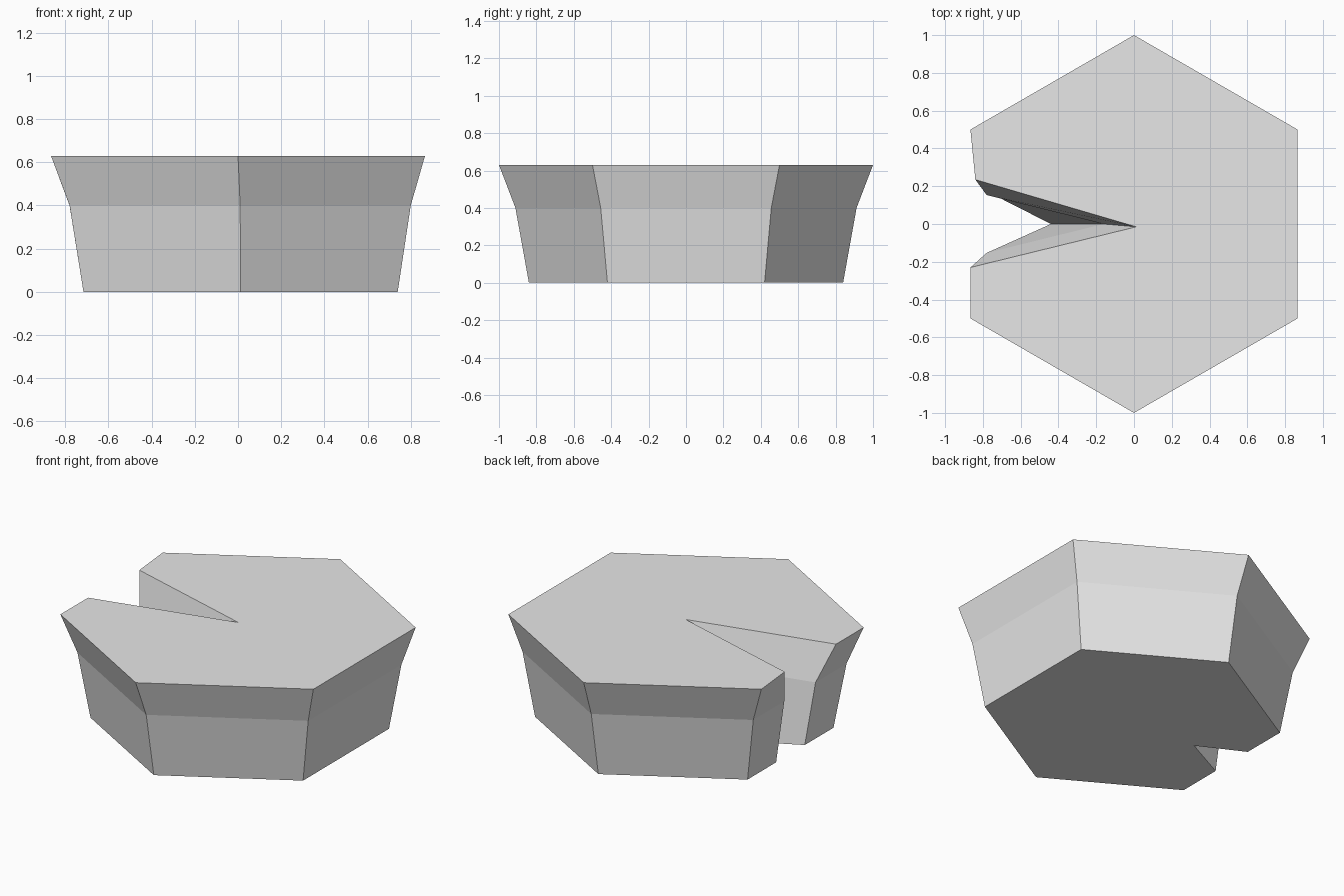
import bpy
import bmesh
from math import cos, sin, radians

default_cube = bpy.data.objects.get("Cube")
if default_cube:
    bpy.data.objects.remove(default_cube, do_unlink=True)

# Single plain grey
grey = bpy.data.materials.new("light grey")
grey.use_nodes = True
colour = (0.8, 0.8, 0.8, 1)
grey.diffuse_color = colour
grey.node_tree.nodes["Principled BSDF"].inputs["Base Color"].default_value = colour

# Each level: height, hexagon centre x, radius, then the notch's back lip, tip, front lip
LEVELS = [
    (0.0, 0.012, 0.84, [(-0.715, 0.14), (-0.44, 0.0), (-0.715, -0.14)]),
    (0.4, 0.01, 0.912, [(-0.78, 0.153), (-0.16, 0.0), (-0.78, -0.153)]),
    (0.63, 0.0, 1.0, [(-0.84, 0.235), (0.012, -0.015), (-0.866, -0.23)]),
]


def outline(centre, radius, notch):
    """Hexagon corners, counter-clockwise, with the notch cut in the -x side."""
    corners = [(centre + radius * cos(radians(a)), radius * sin(radians(a)))
               for a in range(-150, 180, 60)]
    return corners + notch


# Flared hexagonal body, lofted through the levels
bm = bmesh.new()
rings = [[bm.verts.new((x, y, z)) for x, y in outline(centre, radius, notch)]
         for z, centre, radius, notch in LEVELS]
for lower, upper in zip(rings, rings[1:]):
    count = len(lower)
    for i in range(count):
        j = (i + 1) % count
        bm.faces.new((lower[i], lower[j], upper[j], upper[i]))

# Flat floor and top
bm.faces.new(rings[0][::-1])
bm.faces.new(rings[-1])
bmesh.ops.recalc_face_normals(bm, faces=bm.faces)

mesh = bpy.data.meshes.new("notched_hexagon_block")
bm.to_mesh(mesh)
bm.free()
mesh.materials.append(grey)
block = bpy.data.objects.new("notched_hexagon_block", mesh)
bpy.context.collection.objects.link(block)
